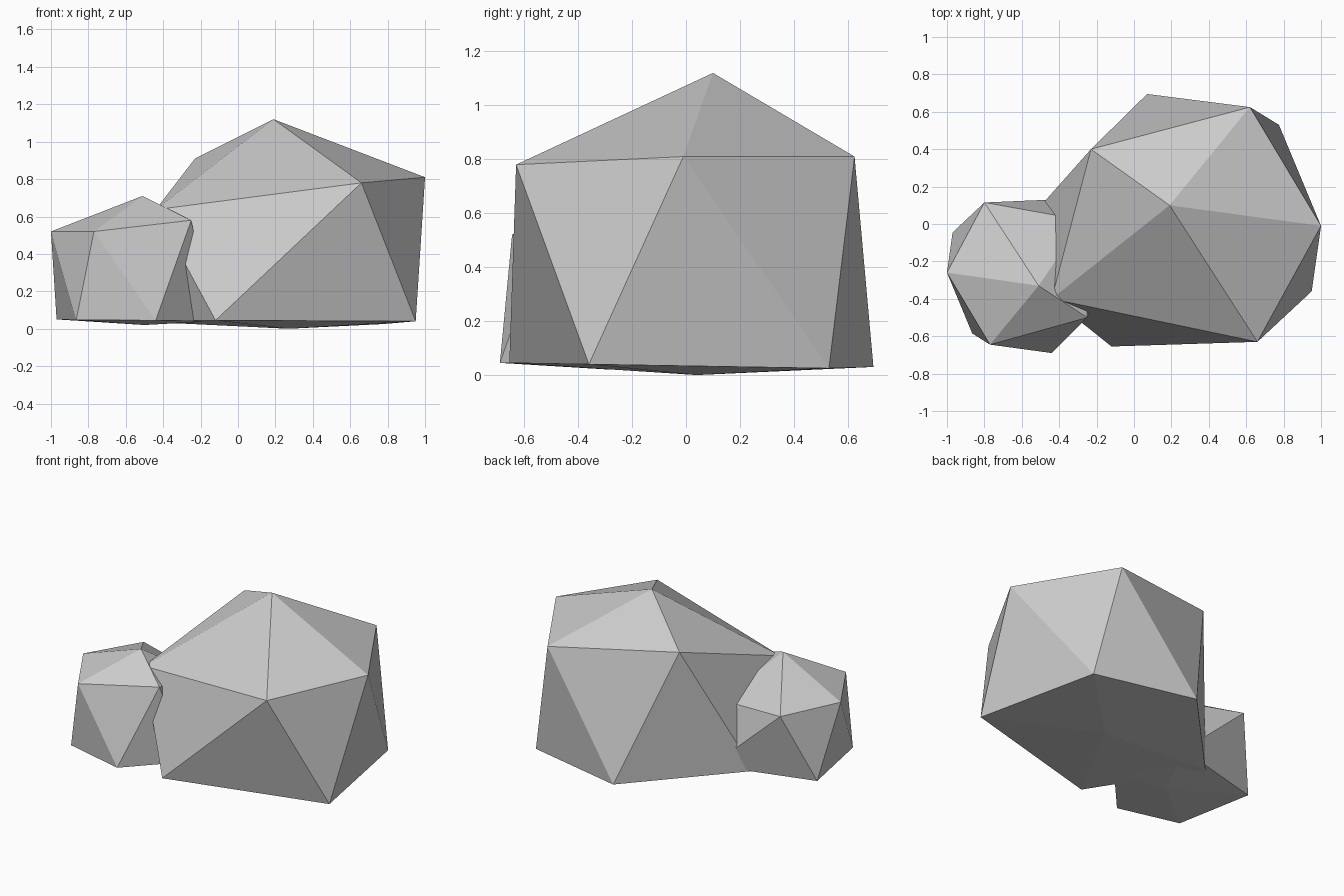
import bpy
import bmesh

if "Cube" in bpy.data.objects:
    bpy.data.objects.remove(bpy.data.objects["Cube"])


def make_rock(name, top, upper, lower, bottom):
    """Irregular icosahedron: two poles and two staggered five-point rings.
    lower[i] sits between upper[i] and upper[i + 1], counter-clockwise."""
    bm = bmesh.new()
    t, b = bm.verts.new(top), bm.verts.new(bottom)
    up = [bm.verts.new(p) for p in upper]
    lo = [bm.verts.new(p) for p in lower]
    n = len(up)
    for i in range(n):
        j = (i + 1) % n
        bm.faces.new((t, up[i], up[j]))
        bm.faces.new((up[i], lo[i], up[j]))
        bm.faces.new((up[j], lo[i], lo[j]))
        bm.faces.new((b, lo[j], lo[i]))
    bmesh.ops.recalc_face_normals(bm, faces=bm.faces[:])
    mesh = bpy.data.meshes.new(name)
    bm.to_mesh(mesh)
    bm.free()
    obj = bpy.data.objects.new(name, mesh)
    bpy.context.collection.objects.link(obj)
    return obj


# Main boulder
make_rock(
    "large_rock",
    top=(0.19, 0.10, 1.12),
    upper=[(1.0, -0.01, 0.81), (0.62, 0.625, 0.81), (-0.23, 0.40, 0.91),
           (-0.44, -0.40, 0.637), (0.66, -0.63, 0.78)],
    lower=[(0.775, 0.53, 0.025), (0.07, 0.695, 0.03), (-0.55, 0.04, 0.04),
           (-0.12, -0.655, 0.045), (0.95, -0.36, 0.04)],
    bottom=(0.27, 0.04, 0.0),
)

# Smaller boulder leaning into its left side
make_rock(
    "small_rock",
    top=(-0.51, -0.33, 0.71),
    upper=[(-0.80, 0.115, 0.51), (-1.0, -0.26, 0.52), (-0.77, -0.645, 0.52),
           (-0.25, -0.50, 0.58), (-0.27, 0.02, 0.45)],
    lower=[(-0.97, -0.045, 0.05), (-0.865, -0.585, 0.047), (-0.44, -0.69, 0.045),
           (-0.14, -0.36, 0.04), (-0.29, 0.137, 0.045)],
    bottom=(-0.50, -0.28, 0.02),
)
